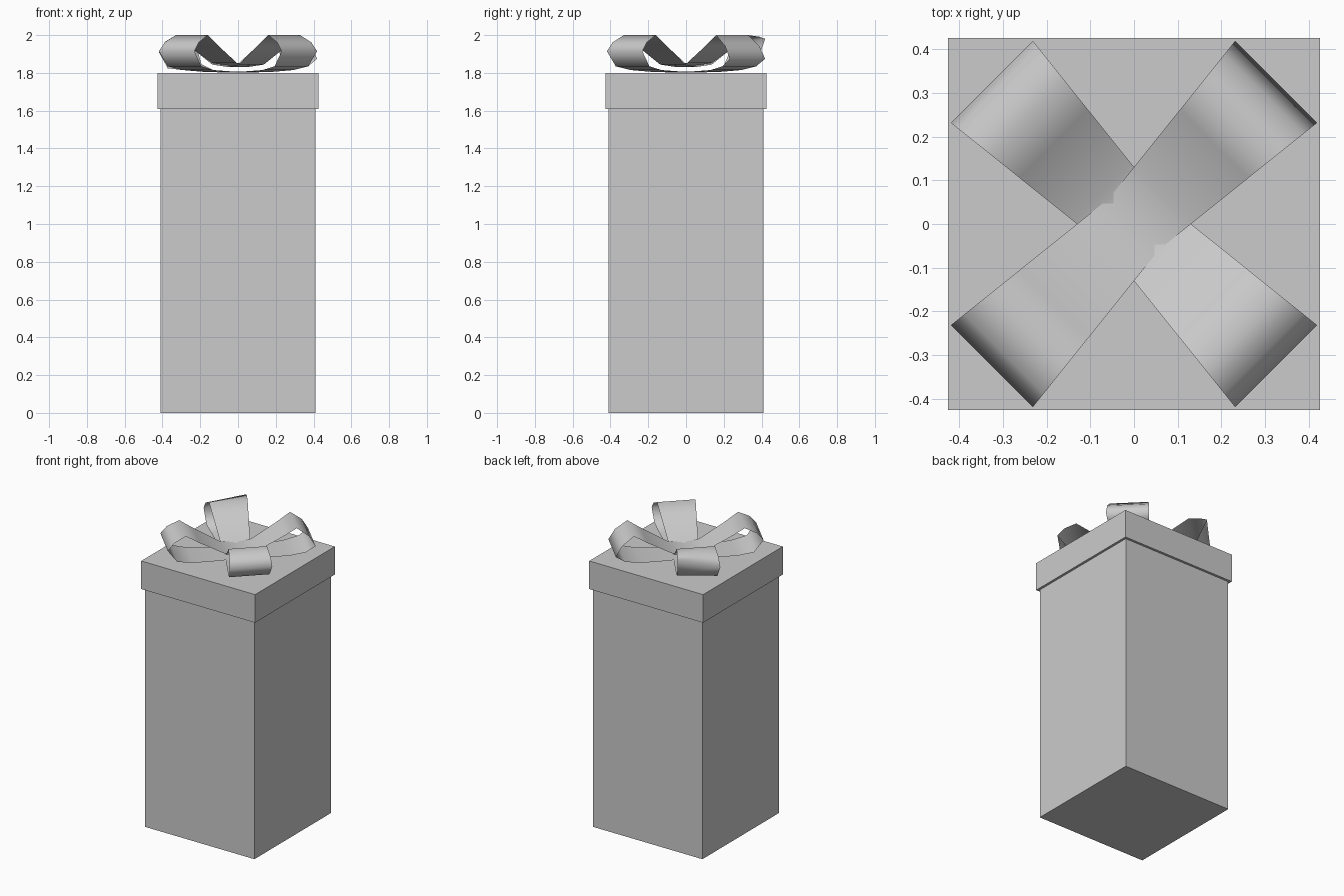
import bpy, bmesh, math

if "Cube" in bpy.data.objects:
    bpy.data.objects.remove(bpy.data.objects["Cube"])


def make_box(name, width, z0, z1):
    bpy.ops.mesh.primitive_cube_add(size=1, location=(0, 0, (z0 + z1) / 2))
    ob = bpy.context.object
    ob.name = name
    ob.scale = (width, width, z1 - z0)
    bpy.ops.object.transform_apply(location=True, scale=True)
    return ob


def half_loop(tip_z, tilt, top_z, floor_z):
    """(radius, height, side tilt) from the floor centre round to the top centre."""
    return [(0.15, floor_z + 0.003, 0), (0.30, 1.815, 0), (0.40, 1.835, tilt * 0.3),
            (0.46, tip_z, tilt), (0.42, (tip_z + 2.0) / 2 + 0.005, tilt * 0.4),
            (0.345, 2.0, 0), (0.26, 1.945, 0), (0.10, top_z + 0.012, 0)]


def make_ribbon(name, angle, ends, top_z, floor_z):
    """Closed bow strip with a loop at each end; widens towards the tips."""
    right = half_loop(*ends[0], top_z, floor_z)
    left = half_loop(*ends[1], top_z, floor_z)
    path = [(0, floor_z, 0)] + right + [(0, top_z, 0)]
    path += [(-r, z, t) for r, z, t in reversed(left)]
    ca, sa = math.cos(angle), math.sin(angle)
    bm = bmesh.new()
    rows = []
    for r, z, tilt in path:
        hw = 0.082 + 0.11 * abs(r)
        row = []
        for s in (-1, 1):
            w = s * hw
            row.append(bm.verts.new((r * ca - w * sa, r * sa + w * ca, z + s * tilt)))
        rows.append(row)
    for a, b in zip(rows, rows[1:] + rows[:1]):
        bm.faces.new((a[0], b[0], b[1], a[1]))
    bmesh.ops.recalc_face_normals(bm, faces=bm.faces)
    # Outward means the lowest strip faces down
    if min(bm.faces, key=lambda f: f.calc_center_median().z).normal.z > 0:
        bmesh.ops.reverse_faces(bm, faces=bm.faces)
    me = bpy.data.meshes.new(name)
    bm.to_mesh(me)
    bm.free()
    ob = bpy.data.objects.new(name, me)
    bpy.context.collection.objects.link(ob)
    me.shade_smooth()
    return ob


# Gift box and its slightly wider lid
make_box("box_body", 0.82, 0.0, 1.62)
make_box("box_lid", 0.852, 1.61, 1.80)

# Bow: two crossing ribbons, the first lies on top; one back loop is twisted
make_ribbon("bow_ribbon_upper", math.radians(45),
            [(1.875, 0.0), (1.915, 0.0)], 1.84, 1.805)
make_ribbon("bow_ribbon_lower", math.radians(-45),
            [(1.915, 0.0), (1.945, 0.035)], 1.832, 1.802)
